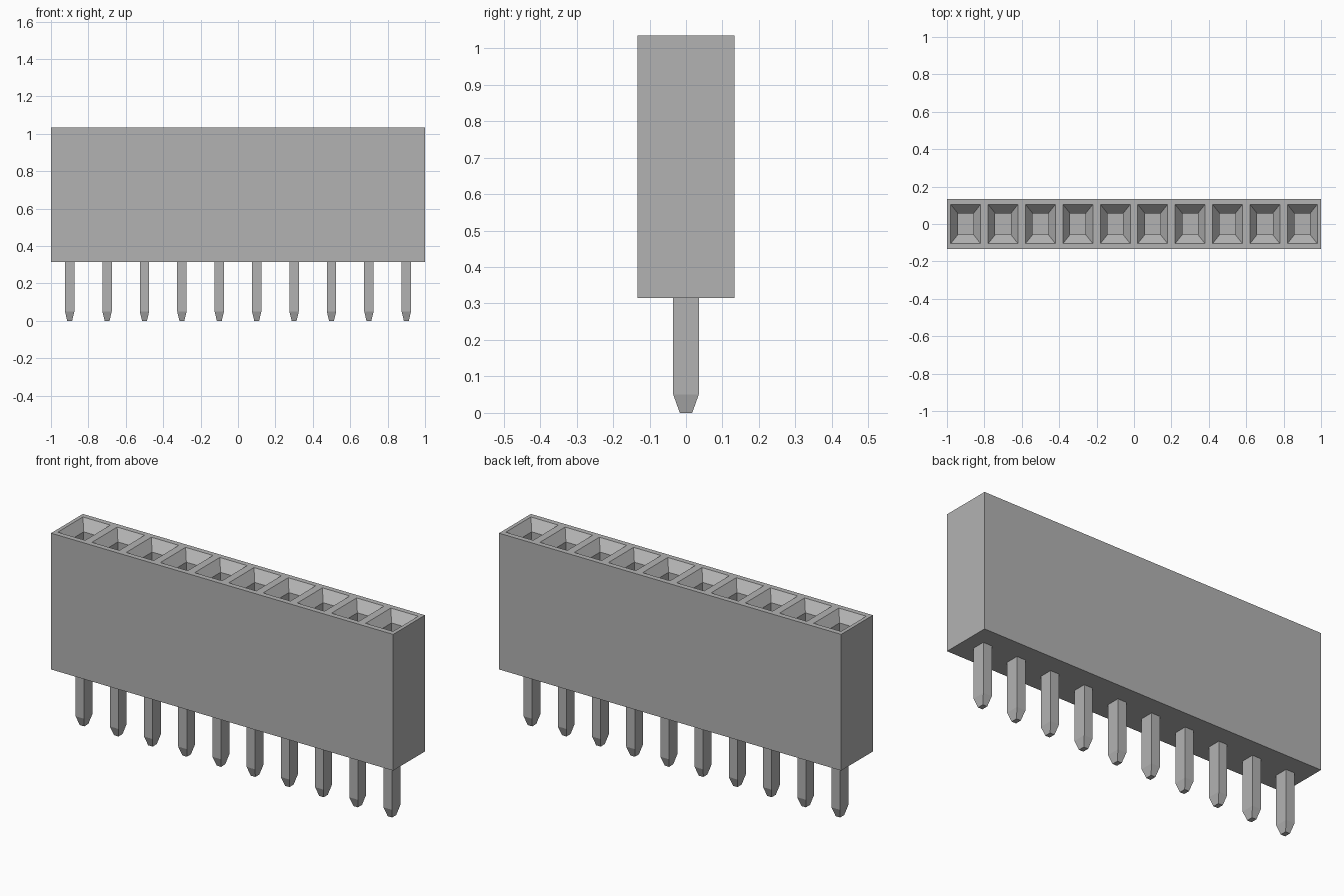
import bpy, bmesh

if "Cube" in bpy.data.objects:
    bpy.data.objects.remove(bpy.data.objects["Cube"], do_unlink=True)

COUNT, PITCH = 10, 0.2
DEPTH, BASE, TOP = 0.266, 0.315, 1.035

grey = bpy.data.materials.new("plain grey")
grey.use_nodes = True
grey.diffuse_color = (0.45, 0.45, 0.45, 1)
grey.node_tree.nodes["Principled BSDF"].inputs["Base Color"].default_value = grey.diffuse_color


def add_object(name, bm):
    bmesh.ops.recalc_face_normals(bm, faces=bm.faces)
    mesh = bpy.data.meshes.new(name)
    bm.to_mesh(mesh)
    bm.free()
    mesh.materials.append(grey)
    obj = bpy.data.objects.new(name, mesh)
    bpy.context.collection.objects.link(obj)
    return obj


def resize_face(face, half_x, half_y, z):
    """Turn a rectangular face into one of a given size and height."""
    c = face.calc_center_median()
    for v in face.verts:
        v.co.x = c.x + (half_x if v.co.x > c.x else -half_x)
        v.co.y = c.y + (half_y if v.co.y > c.y else -half_y)
        v.co.z = z


# Housing: a row of square cells pulled down into a block
bm = bmesh.new()
bmesh.ops.create_grid(bm, x_segments=COUNT, y_segments=1, size=1)
for v in bm.verts:
    v.co.y *= DEPTH / 2
    v.co.z = TOP
cells = list(bm.faces)
rim = [e for e in bm.edges if e.is_boundary]
walls = bmesh.ops.extrude_edge_only(bm, edges=rim)["geom"]
for v in walls:
    if isinstance(v, bmesh.types.BMVert):
        v.co.z = BASE
bmesh.ops.contextual_create(bm, geom=[e for e in walls if isinstance(e, bmesh.types.BMEdge)
                                      and e.is_boundary
                                      and all(v.co.z < TOP for v in e.verts)])
# Merge the front and back walls into single flat faces
seams = [e for e in bm.edges if abs(e.verts[0].co.z - e.verts[1].co.z) > 0.1
         and abs(e.verts[0].co.x) < 0.99]
bmesh.ops.dissolve_edges(bm, edges=seams, use_verts=False)

# Sockets: opening, funnel and straight shaft
for half_x, half_y, drop in ((0.08, 0.105, 0), (0.042, 0.057, 0.05), (0.042, 0.057, 0.5)):
    bmesh.ops.inset_individual(bm, faces=cells, thickness=0.005)
    for cell in cells:
        resize_face(cell, half_x, half_y, TOP - drop)
add_object("socket_housing", bm)

# Pins: rectangular posts with tapered tips
for i in range(COUNT):
    bm = bmesh.new()
    bmesh.ops.create_cube(bm, size=1)
    tip = min(bm.faces, key=lambda f: f.calc_center_median().z)
    head = max(bm.faces, key=lambda f: f.calc_center_median().z)
    resize_face(head, 0.025, 0.035, BASE)
    resize_face(tip, 0.025, 0.035, 0.05)
    bmesh.ops.inset_individual(bm, faces=[tip], thickness=0.005)
    resize_face(tip, 0.013, 0.017, 0)
    pin = add_object(f"pin_{i + 1}", bm)
    pin.location.x = (i - (COUNT - 1) / 2) * PITCH
